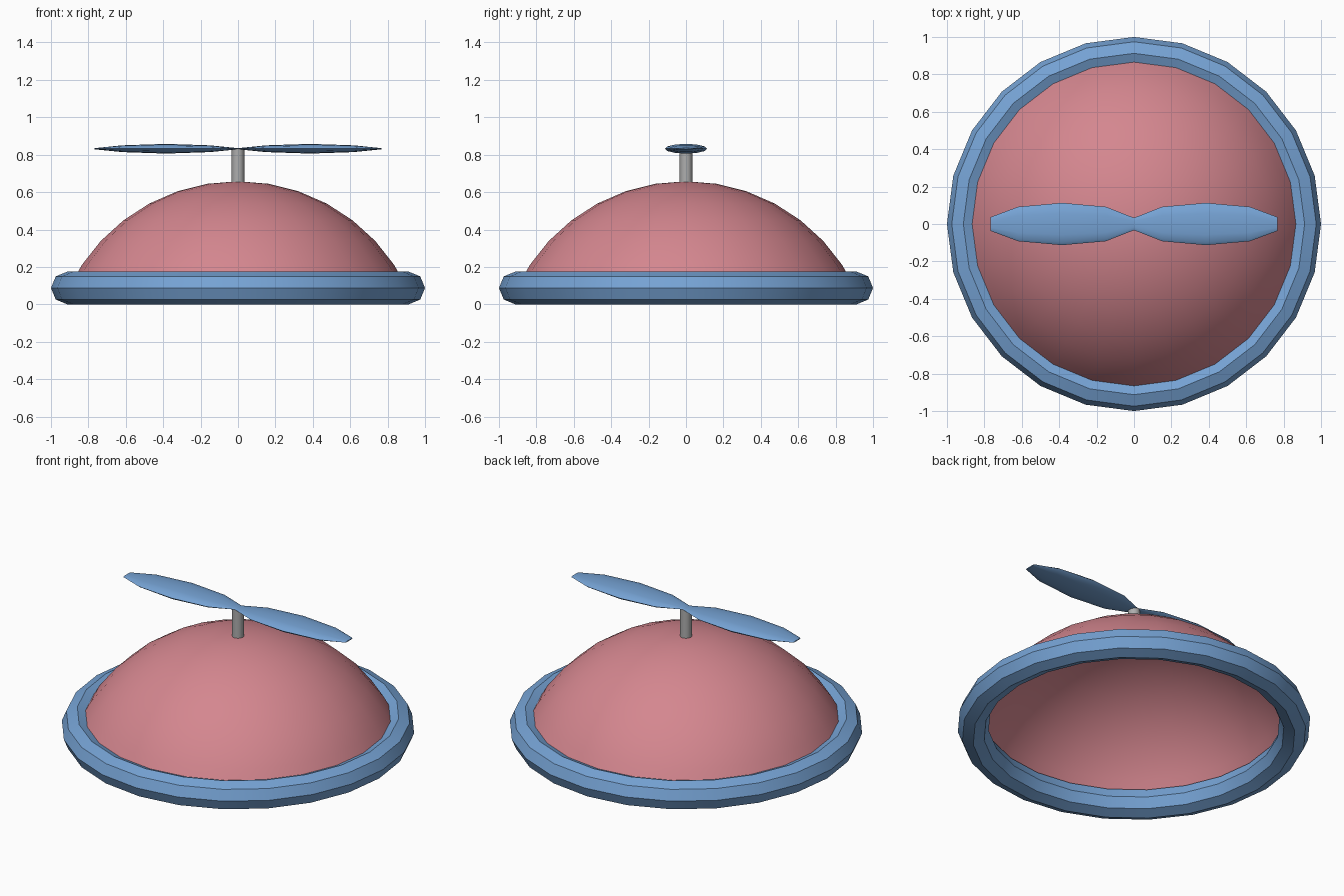
import bpy, bmesh, math

cube = bpy.data.objects.get("Cube")
if cube:
    bpy.data.objects.remove(cube, do_unlink=True)

SEGS = 24


def material(name, rgb):
    m = bpy.data.materials.new(name)
    m.use_nodes = True
    m.diffuse_color = (*rgb, 1)
    m.node_tree.nodes["Principled BSDF"].inputs["Base Color"].default_value = (*rgb, 1)
    return m


blue = material("sky blue", (0.18, 0.365, 0.66))
red = material("dusty red", (0.66, 0.24, 0.275))
grey = material("metal grey", (0.42, 0.42, 0.42))


def loft(name, rings, mat, angle, loop=False, cap_start=False, cap_end=False):
    """Skin closed rings of points; a one-point ring makes a pole."""
    bm = bmesh.new()
    rows = [[bm.verts.new(p) for p in ring] for ring in rings]
    pairs = list(zip(rows, rows[1:])) + ([(rows[-1], rows[0])] if loop else [])
    for a, b in pairs:
        n = max(len(a), len(b))
        for i in range(n):
            j = (i + 1) % n
            if len(a) == 1:
                bm.faces.new((a[0], b[j], b[i]))
            else:
                bm.faces.new((a[i], a[j], b[j], b[i]))
    if cap_start:
        bm.faces.new(rows[0])
    if cap_end:
        bm.faces.new(rows[-1])
    bmesh.ops.recalc_face_normals(bm, faces=bm.faces[:])
    mesh = bpy.data.meshes.new(name)
    bm.to_mesh(mesh)
    bm.free()
    mesh.materials.append(mat)
    obj = bpy.data.objects.new(name, mesh)
    bpy.context.collection.objects.link(obj)
    bpy.ops.object.select_all(action='DESELECT')
    obj.select_set(True)
    bpy.context.view_layer.objects.active = obj
    bpy.ops.object.shade_smooth_by_angle(angle=math.radians(angle))
    return obj


def circle(r, z, n):
    return [(r * math.cos(2 * math.pi * i / n), r * math.sin(2 * math.pi * i / n), z)
            for i in range(n)]


# Rim: octagonal tube bent into a ring
TUBE = 0.0875
rim = []
for k in range(8):
    a = k * math.pi / 4
    rim.append(circle(1 - TUBE + TUBE * math.cos(a), TUBE + TUBE * math.sin(a), SEGS))
loft("hat_rim", rim, blue, 30, loop=True)

# Dome: open spherical cap whose edge is hidden inside the rim
RADIUS, CENTRE_Z, STEP = 1.003, -0.345, math.radians(9.4)
dome = [[(0, 0, CENTRE_Z + RADIUS)]]
for k in range(1, 8):
    dome.append(circle(RADIUS * math.sin(k * STEP), CENTRE_Z + RADIUS * math.cos(k * STEP), SEGS))
loft("hat_dome", dome, red, 40)

# Stem
loft("propeller_stem", [circle(0.034, 0.65, 12), circle(0.034, 0.832, 12)],
     grey, 40, cap_start=True, cap_end=True)

# Blades: flat lens sections as (distance from stem, half width, half thickness)
SECTIONS = [(0.0, 0.033, 0.003), (0.15, 0.092, 0.018), (0.385, 0.113, 0.026),
            (0.62, 0.092, 0.018), (0.767, 0.037, 0.003)]
for side, name in ((1, "left_blade"), (-1, "right_blade")):
    rings = []
    for x, w, t in SECTIONS:
        rings.append([(side * x, w * c, 0.832 + t * s) for c, s, _ in circle(1, 0, 12)])
    loft(name, rings, blue, 45, cap_start=True, cap_end=True)
